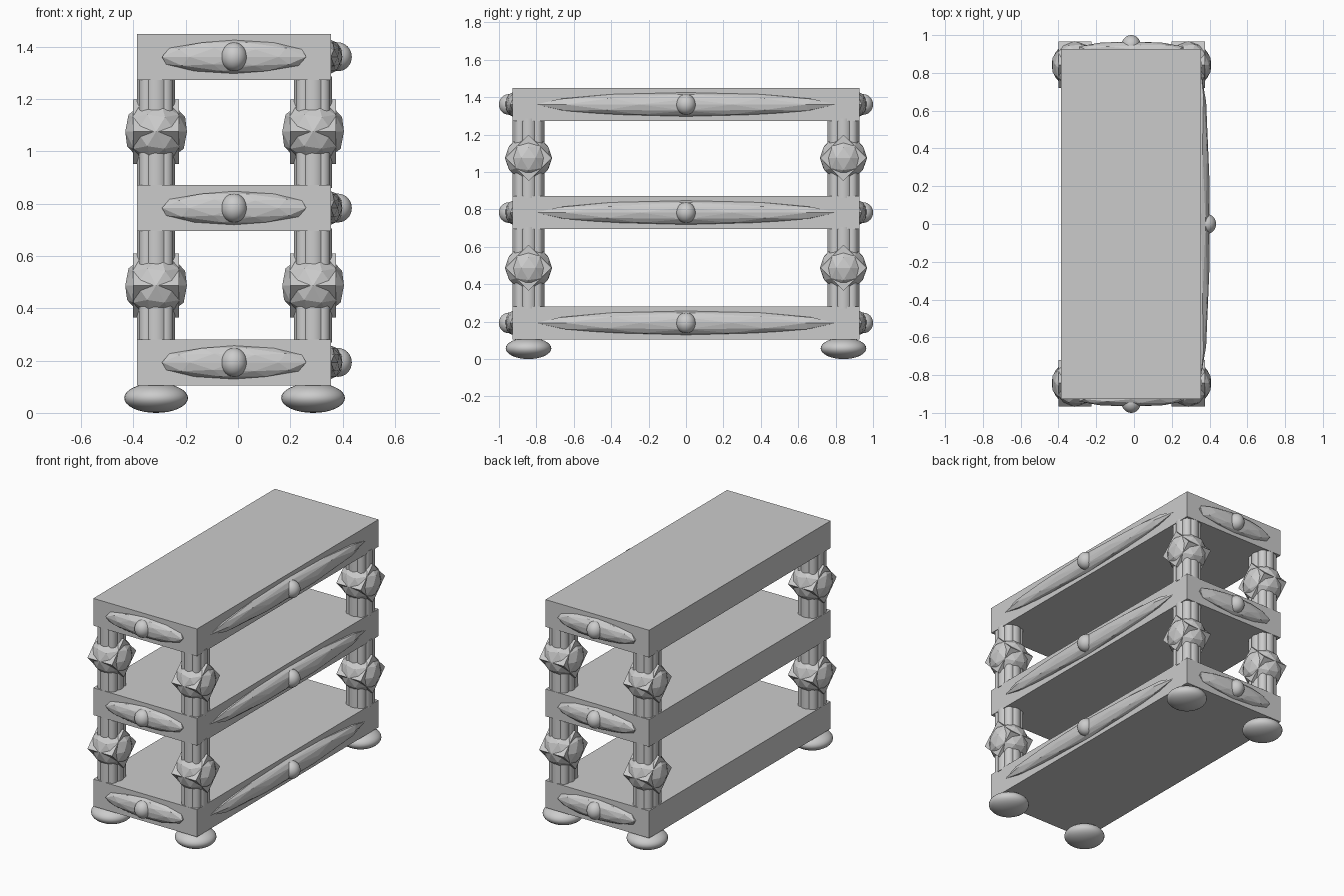
import bpy
from math import radians

if "Cube" in bpy.data.objects:
    bpy.data.objects.remove(bpy.data.objects["Cube"])

CX = -0.015                      # shelves sit slightly left of centre
SHELF_Z = (0.193, 0.783, 1.361)
POST_X = (-0.313, 0.287)
POST_Y = (-0.842, 0.842)


def finish(name, scale=(1, 1, 1), smooth=False):
    ob = bpy.context.object
    ob.name = name
    ob.scale = scale
    bpy.ops.object.transform_apply(location=False, rotation=True, scale=True)
    if smooth:
        bpy.ops.object.shade_smooth_by_angle()
    return ob


def box(name, loc, size, rot=(0, 0, 0)):
    bpy.ops.mesh.primitive_cube_add(size=1, location=loc, rotation=rot)
    return finish(name, size)


def ball(name, loc, radii):
    bpy.ops.mesh.primitive_uv_sphere_add(segments=32, ring_count=16, radius=1, location=loc)
    return finish(name, radii, True)


def faceted(name, loc, radii):
    bpy.ops.mesh.primitive_ico_sphere_add(subdivisions=2, radius=1, location=loc)
    return finish(name, radii)


def column(name, x, y, r, z0, z1):
    bpy.ops.mesh.primitive_cylinder_add(vertices=32, radius=r, depth=z1 - z0,
                                        location=(x, y, (z0 + z1) / 2))
    return finish(name, smooth=True)


# Shelves with carved bosses and round knobs on both ends and the right side
for z in SHELF_Z:
    box("shelf", (CX, 0, z), (0.741, 1.854, 0.176))
    for s in (-1, 1):
        faceted("end_boss", (CX, s * 0.927, z), (0.29, 0.04, 0.064))
        ball("end_knob", (CX, s * 0.948, z), (0.05, 0.052, 0.055))
    faceted("side_boss", (0.355, 0, z), (0.046, 0.8, 0.064))
    ball("side_knob", (0.382, 0, z), (0.053, 0.053, 0.055))

# Corner posts: clustered columns, a faceted bead with cube spikes, and bun feet
for x in POST_X:
    for y in POST_Y:
        ball("foot", (x, y, 0.057), (0.122, 0.122, 0.057))
        for lo, hi, bead_z in ((0.27, 0.705, 0.487), (0.86, 1.285, 1.075)):
            for s in (-1, 1):
                column("post_column", x + s * 0.025, y, 0.048, lo, hi)
                column("post_column", x, y + s * 0.037, 0.048, lo, hi)
                for t in (-1, 1):
                    column("post_corner_column", x + s * 0.035, y + t * 0.045, 0.03, lo, hi)
            faceted("post_bead", (x, y, bead_z), (0.124, 0.126, 0.124))
            box("bead_spikes", (x, y, bead_z), (0.176, 0.174, 0.174), (radians(45), 0, 0))
